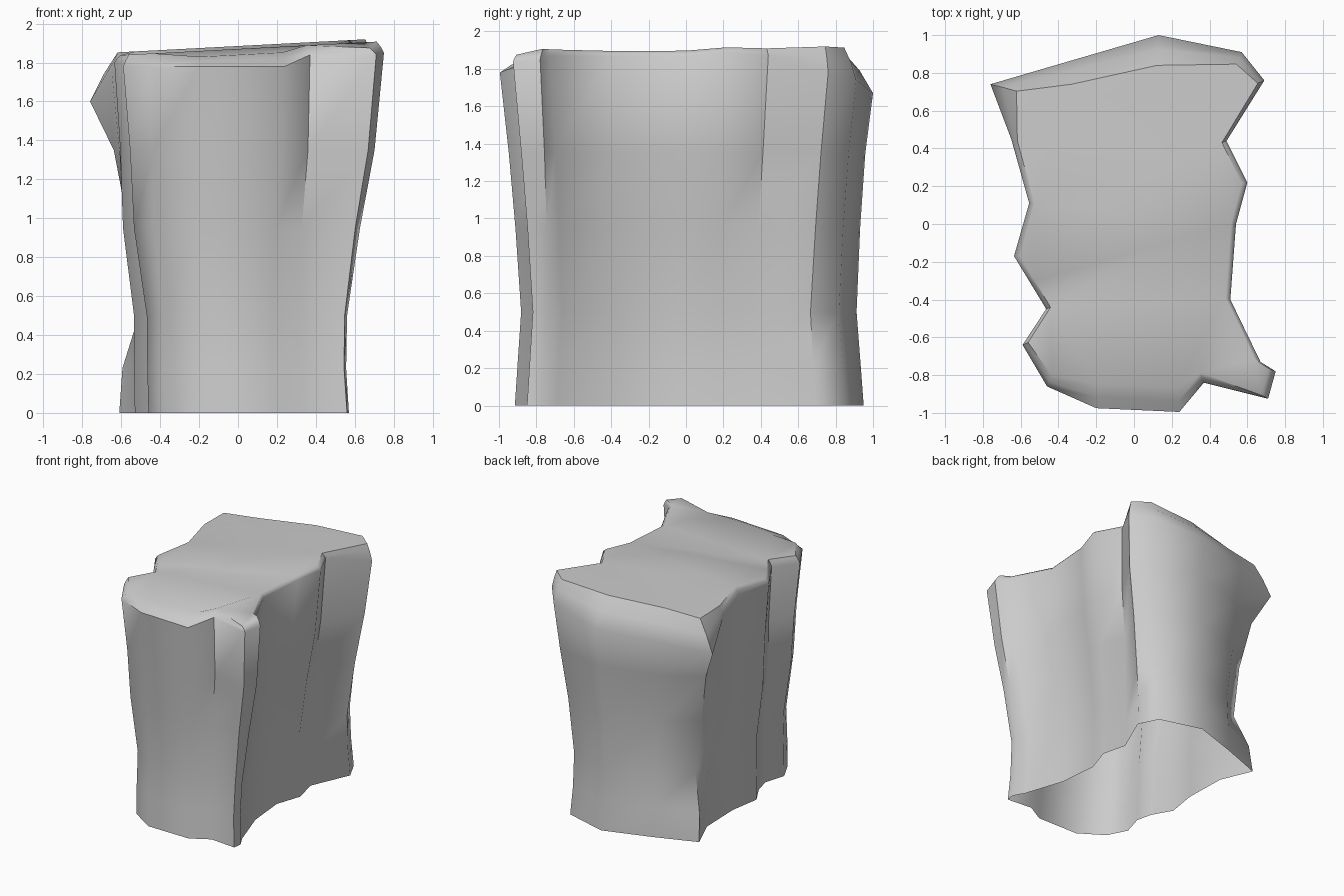
import bpy, bmesh, math

if "Cube" in bpy.data.objects:
    bpy.data.objects.remove(bpy.data.objects["Cube"])

# Outline stations: base x, y / rim x, y, z (counter-clockwise from front left)
STATIONS = [
    (-.38, -.78, -.46, -.86, 1.78), (-.18, -.91, -.20, -.975, 1.78),
    (.19, -.915, .24, -.995, 1.78), (.34, -.83, .37, -.84, 1.84),
    (.56, -.85, .71, -.925, 1.84), (.57, -.78, .75, -.78, 1.85),
    (.52, -.69, .67, -.73, 1.87), (.41, -.36, .51, -.40, 1.87),
    (.38, -.04, .54, .00, 1.87), (.45, .17, .60, .22, 1.89),
    (.40, .37, .49, .44, 1.87), (.54, .69, .69, .76, 1.78),
    (.46, .85, .57, .91, 1.74), (.11, .95, .13, 1.0, 1.67),
    (-.26, .83, -.35, .86, 1.64), (-.61, .70, -.76, .74, 1.60),
    (-.50, .44, -.65, .45, 1.76), (-.49, .09, -.555, .11, 1.80),
    (-.53, -.16, -.635, -.17, 1.80), (-.44, -.32, -.55, -.31, 1.79),
    (-.41, -.45, -.465, -.45, 1.79), (-.46, -.62, -.59, -.64, 1.78),
]
CORNER = 15  # flared back-left corner
# How far the crown is rounded inwards along y where it differs from .98
ROUND = {0: .93, 1: .87, 2: .87, 3: .94, 12: .93, 13: .84, 14: .86, 15: .95}

# Wall levels: height, blend towards rim, x scale, y scale, x shift, corner pull-in
LEVELS = [(0, 0, 1, 1, 0, 0), (.23, .04, .98, .98, -.01, .02),
          (.5, .1, .97, .955, -.01, .11), (.95, .5, .98, .955, -.02, .13),
          (1.35, .77, .99, .97, 0, .08)]


def top_z(x, y):
    return 1.87 + .05 * x + .015 * (y > .1) - .03 * (y < -.8)


def ring(bm, fn):
    return [bm.verts.new(fn(i, *s)) for i, s in enumerate(STATIONS)]


def wall(z, t, sx, sy, shift, pull):
    def fn(i, bx, by, rx, ry, rz):
        p = pull if i == CORNER else 0
        return ((bx + (rx - bx) * t) * sx + shift + p,
                (by + (ry - by) * t) * sy - p * .7, z)
    return fn


def crown(amount, rise, pull=0):
    def fn(i, bx, by, rx, ry, rz):
        y = ry * (1 - (1 - ROUND.get(i, .98)) * amount)
        z = rz + (max(top_z(rx, y), rz + .01) - rz) * rise
        return (rx * (1 - .05 * amount) + (pull if i == CORNER else 0), y, z)
    return fn


# Lofted rock pillar, open underneath, with a rounded rim and a capped top
bm = bmesh.new()
rings = [ring(bm, wall(*lv)) for lv in LEVELS]
rings += [ring(bm, crown(0, 0)), ring(bm, crown(.45, .55, .05)),
          ring(bm, crown(1, 1, .10))]
n = len(STATIONS)
for a, b in zip(rings, rings[1:]):
    for i in range(n):
        j = (i + 1) % n
        bm.faces.new((a[i], a[j], b[j], b[i]))
cap = bm.faces.new(rings[-1])
bmesh.ops.triangulate(bm, faces=[cap])
bmesh.ops.recalc_face_normals(bm, faces=bm.faces)

mesh = bpy.data.meshes.new("rock_pillar")
bm.to_mesh(mesh)
bm.free()
rock = bpy.data.objects.new("rock_pillar", mesh)
bpy.context.collection.objects.link(rock)
bpy.context.view_layer.objects.active = rock
rock.select_set(True)
bpy.ops.object.shade_smooth_by_angle(angle=math.radians(52))
